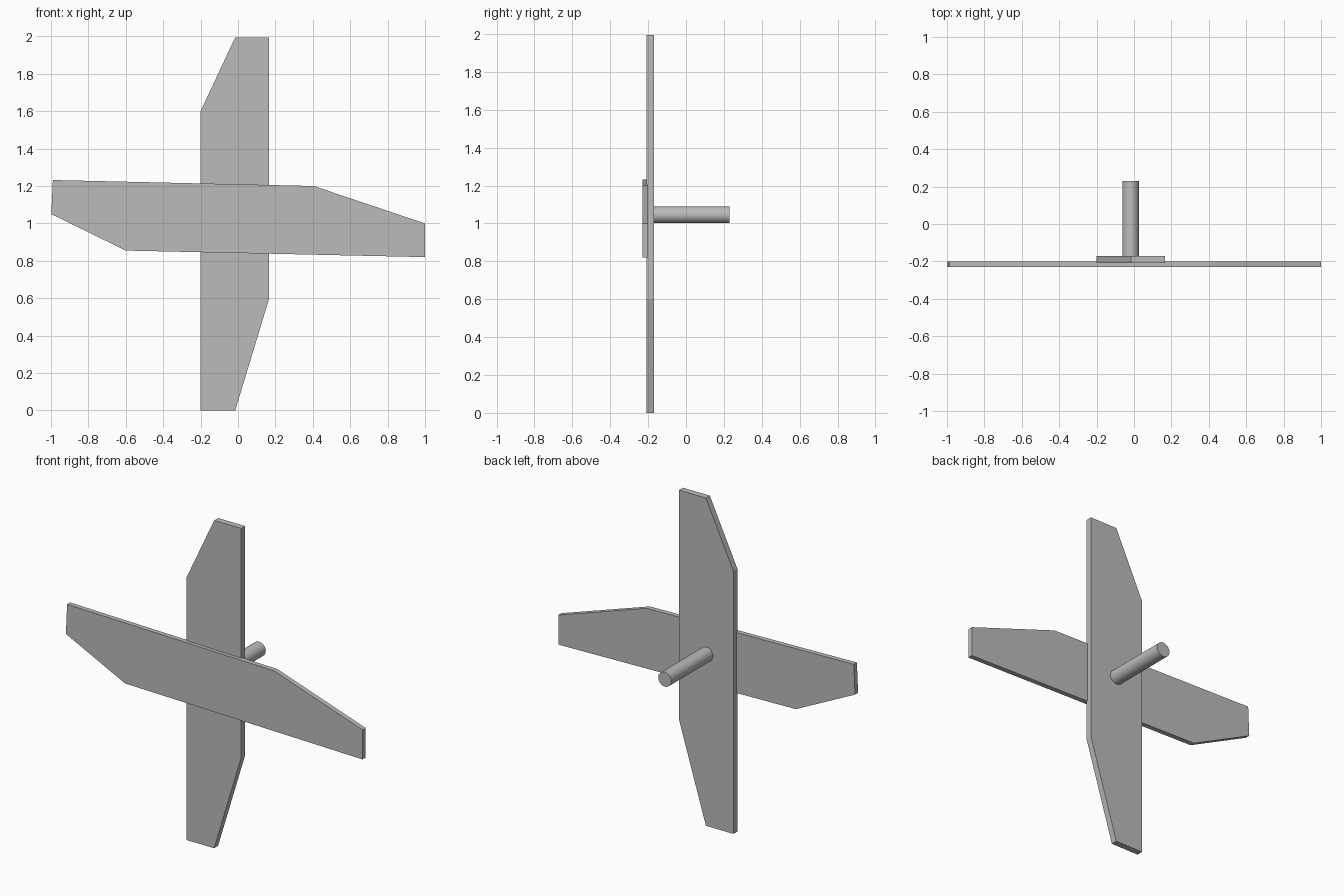
import bpy
import bmesh
from mathutils import Matrix, Vector

cube = bpy.data.objects.get("Cube")
if cube:
    bpy.data.objects.remove(cube, do_unlink=True)

# Single plain grey
grey = bpy.data.materials.new("grey")
colour = (0.5, 0.5, 0.5, 1)
grey.use_nodes = True
grey.diffuse_color = colour
grey.node_tree.nodes["Principled BSDF"].inputs["Base Color"].default_value = colour


def finish(name, bm):
    bmesh.ops.recalc_face_normals(bm, faces=bm.faces)
    mesh = bpy.data.meshes.new(name)
    bm.to_mesh(mesh)
    bm.free()
    mesh.materials.append(grey)
    obj = bpy.data.objects.new(name, mesh)
    bpy.context.collection.objects.link(obj)
    return obj


def plate(name, outline, front, back):
    """Extrude an x-z outline from the front to the back."""
    bm = bmesh.new()
    face = bm.faces.new([bm.verts.new((x, front, z)) for x, z in outline])
    side = bmesh.ops.extrude_face_region(bm, geom=[face])["geom"]
    verts = [v for v in side if isinstance(v, bmesh.types.BMVert)]
    bmesh.ops.translate(bm, verts=verts, vec=(0, back - front, 0))
    return finish(name, bm)


# Crossed blades, each with two opposite corners cut off
plate("upright_blade",
      [(-0.2, 0), (-0.015, 0), (0.167, 0.6), (0.167, 1.995), (-0.015, 1.995), (-0.2, 1.6)],
      -0.208, -0.17)
plate("cross_blade",
      [(-0.998, 1.05), (-0.6, 0.855), (1, 0.82), (1, 1.0), (0.405, 1.2), (-0.99, 1.232)],
      -0.23, -0.2)

# Round shaft behind the blades
start, end = -0.18, 0.23
bm = bmesh.new()
place = Matrix.Translation(Vector((-0.018, (start + end) / 2, 1.045))) @ Matrix.Rotation(1.570796, 4, "X")
bmesh.ops.create_cone(bm, cap_ends=True, segments=32, radius1=0.044, radius2=0.044,
                      depth=end - start, matrix=place)
shaft = finish("shaft", bm)
bpy.ops.object.select_all(action="DESELECT")
shaft.select_set(True)
bpy.context.view_layer.objects.active = shaft
bpy.ops.object.shade_smooth_by_angle()
